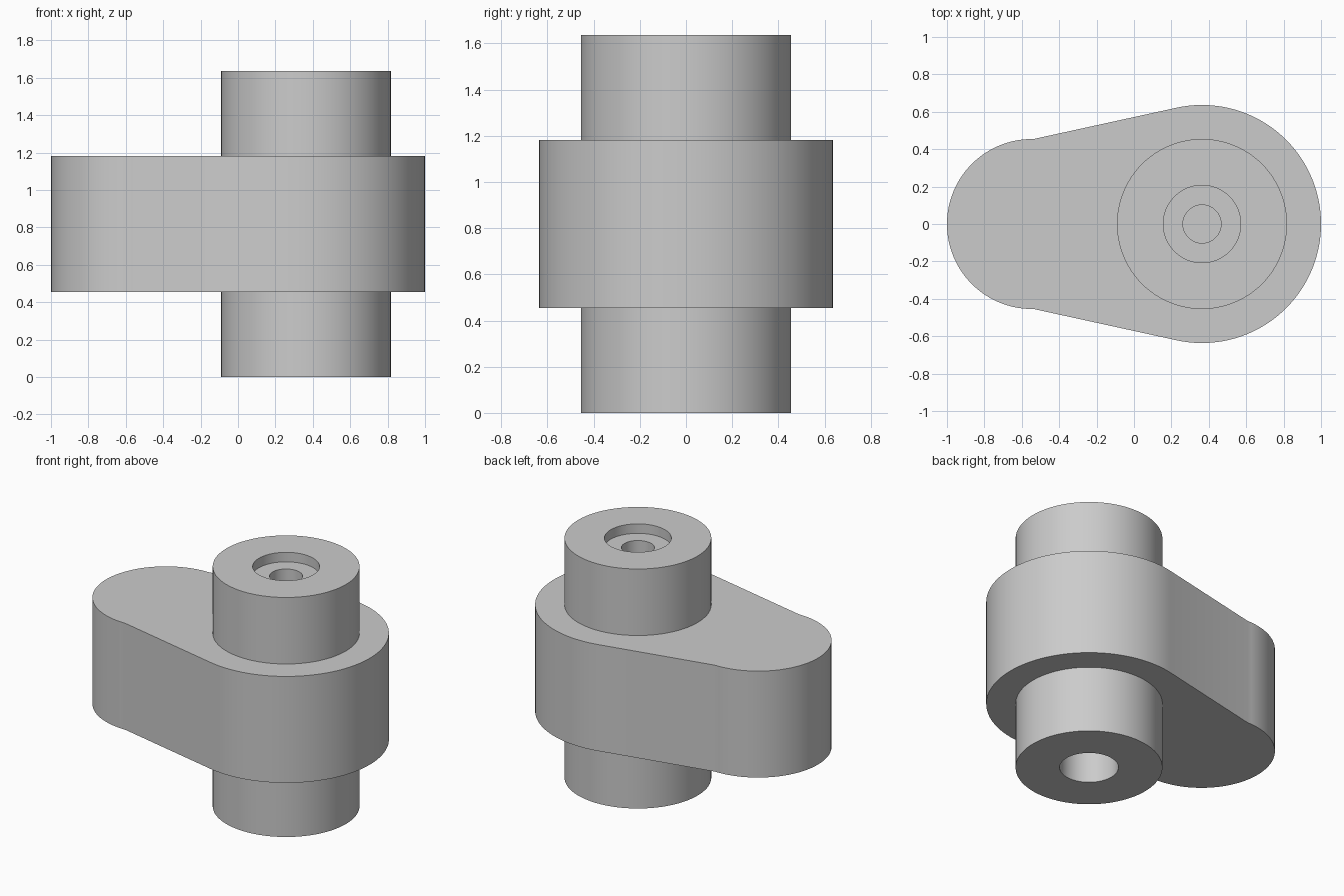
import bpy
import bmesh
from math import cos, sin, asin, pi, radians, hypot, atan2, acos

cube = bpy.data.objects.get("Cube")
if cube:
    bpy.data.objects.remove(cube, do_unlink=True)

U = 2 / 22                      # modelling unit: the part is 22 units long
BOSS_R, HUB_R = 5 * U, 7 * U
HUB_X, TIP_X = 4 * U, -6 * U
HEIGHT, LOW, HIGH = 18 * U, 5 * U, 13 * U

# Single plain grey
grey = bpy.data.materials.new("plain_grey")
grey.use_nodes = True
colour = (0.6, 0.6, 0.6, 1)
grey.diffuse_color = colour
grey.node_tree.nodes["Principled BSDF"].inputs["Base Color"].default_value = colour


def arc(cx, r, start, end, steps):
    return [(cx + r * cos(start + (end - start) * i / steps),
             r * sin(start + (end - start) * i / steps)) for i in range(steps + 1)]


def prism(name, outline, z0, z1):
    """Extrude a closed outline between two heights."""
    bm = bmesh.new()
    base = bm.faces.new([bm.verts.new((x, y, z0)) for x, y in outline])
    top = bmesh.ops.extrude_face_region(bm, geom=[base])["geom"]
    bmesh.ops.translate(bm, vec=(0, 0, z1 - z0),
                        verts=[v for v in top if isinstance(v, bmesh.types.BMVert)])
    bmesh.ops.recalc_face_normals(bm, faces=bm.faces[:])
    mesh = bpy.data.meshes.new(name)
    bm.to_mesh(mesh)
    bm.free()
    mesh.materials.append(grey)
    obj = bpy.data.objects.new(name, mesh)
    bpy.context.collection.objects.link(obj)
    return obj


def cylinder(name, r, z0, z1):
    return prism(name, arc(HUB_X, r, 0, 2 * pi, 96)[:-1], z0, z1)


def combine(target, other, operation):
    """Apply a boolean and discard the helper."""
    other.hide_render = True
    mod = target.modifiers.new(operation.title(), "BOOLEAN")
    mod.operation, mod.object, mod.solver = operation, other, "EXACT"
    bpy.context.view_layer.objects.active = target
    bpy.ops.object.modifier_apply(modifier=mod.name)
    bpy.data.objects.remove(other, do_unlink=True)


# Teardrop arm: half-round tip, flanks running tangent onto the big hub
dx, dy = TIP_X - HUB_X, BOSS_R
hub_angle = atan2(dy, dx) - acos(HUB_R / hypot(dx, dy))
outline = arc(HUB_X, HUB_R, -hub_angle, hub_angle, 72) + arc(TIP_X, BOSS_R, pi / 2 - 0.02, 1.5 * pi + 0.02, 48)
arm = prism("lever_arm", outline, LOW, HIGH)

# Round post standing out above and below the arm
combine(arm, cylinder("post", BOSS_R, 0, HEIGHT), "UNION")

# Shallow recess with a narrow hole on top, wide blind bore underneath
RECESS_Z = HEIGHT - 0.065
combine(arm, cylinder("recess", 0.207, RECESS_Z, HEIGHT + 0.1), "DIFFERENCE")
combine(arm, cylinder("top_hole", 0.102, RECESS_Z - 0.35, HEIGHT), "DIFFERENCE")
combine(arm, cylinder("bottom_bore", 2 * U, -0.1, 0.8), "DIFFERENCE")

bpy.ops.object.select_all(action="DESELECT")
arm.select_set(True)
bpy.context.view_layer.objects.active = arm
bpy.ops.object.shade_smooth_by_angle(angle=radians(30))
